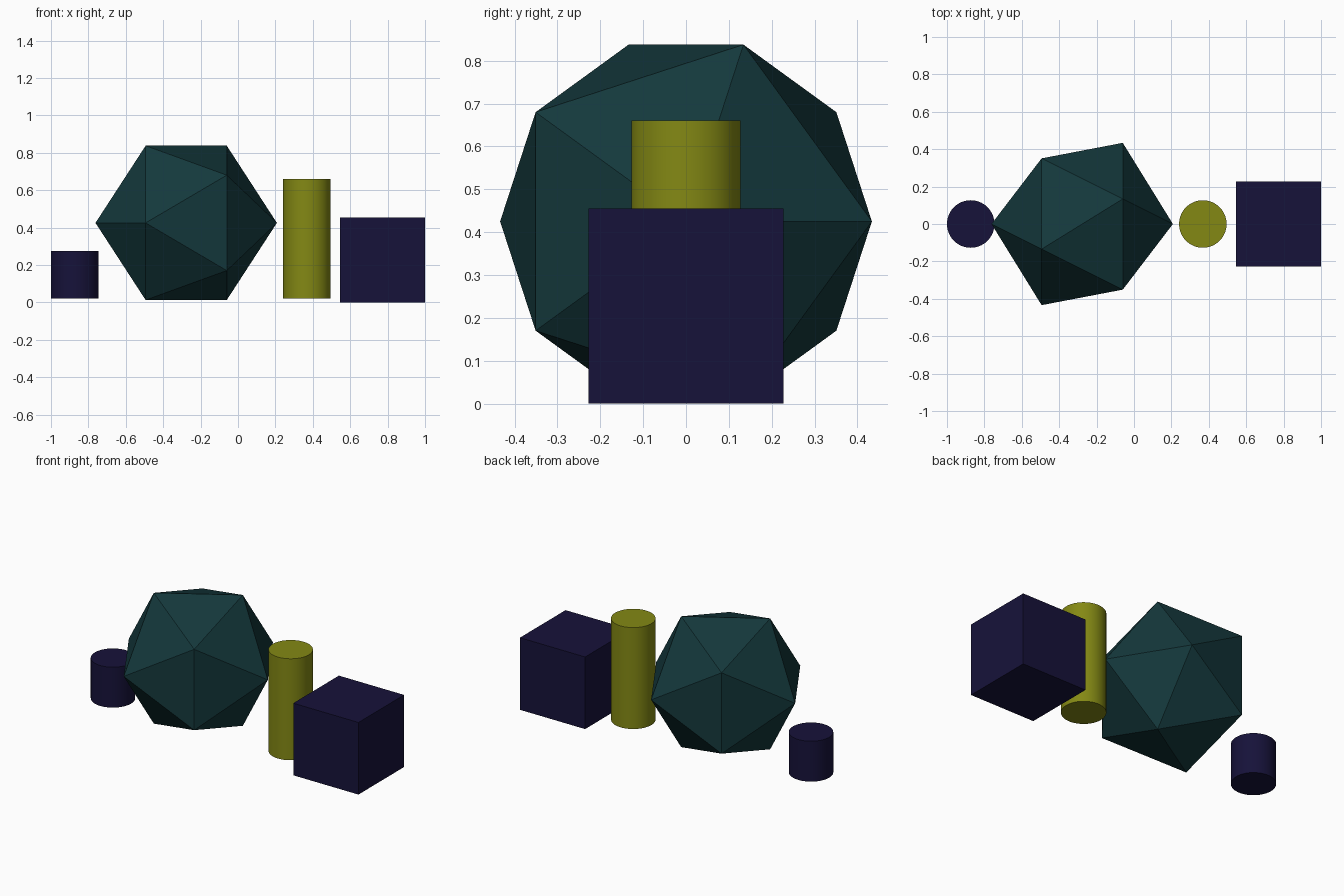
import bpy, math
from mathutils import Matrix

if "Cube" in bpy.data.objects:
    bpy.data.objects.remove(bpy.data.objects["Cube"])


def material(name, rgb):
    m = bpy.data.materials.new(name)
    m.diffuse_color = (*rgb, 1)
    m.use_nodes = True
    m.node_tree.nodes["Principled BSDF"].inputs["Base Color"].default_value = m.diffuse_color
    return m


teal = material("dark teal", (0.007, 0.04, 0.045))
olive = material("olive yellow", (0.23, 0.25, 0.007))
indigo = material("deep indigo", (0.008, 0.006, 0.042))


def finish(name, mat):
    ob = bpy.context.object
    ob.name = name
    ob.data.materials.append(mat)
    return ob


def cylinder(name, x, z0, z1, r, mat):
    bpy.ops.mesh.primitive_cylinder_add(vertices=64, radius=r, depth=z1 - z0,
                                        location=(x, 0, (z0 + z1) / 2))
    finish(name, mat)
    bpy.ops.object.shade_smooth_by_angle(angle=math.radians(30))


# Two upright round posts
cylinder("short_cylinder", -0.873, 0.02, 0.275, 0.127, indigo)
cylinder("tall_cylinder", 0.368, 0.02, 0.66, 0.127, olive)

# Faceted ball: icosahedron with its poles turned along x (axes cycled z->x->y->z)
bpy.ops.mesh.primitive_ico_sphere_add(subdivisions=1, radius=0.485)
ball = finish("faceted_ball", teal)
ball.data.transform(Matrix(((0, 0, 1, 0), (1, 0, 0, 0), (0, 1, 0, 0), (0, 0, 0, 1))))
ball.location = (-0.277, 0, 0.425)

# Cube block
bpy.ops.mesh.primitive_cube_add(size=0.455, location=(0.7725, 0, 0.2275))
finish("cube_block", indigo)
